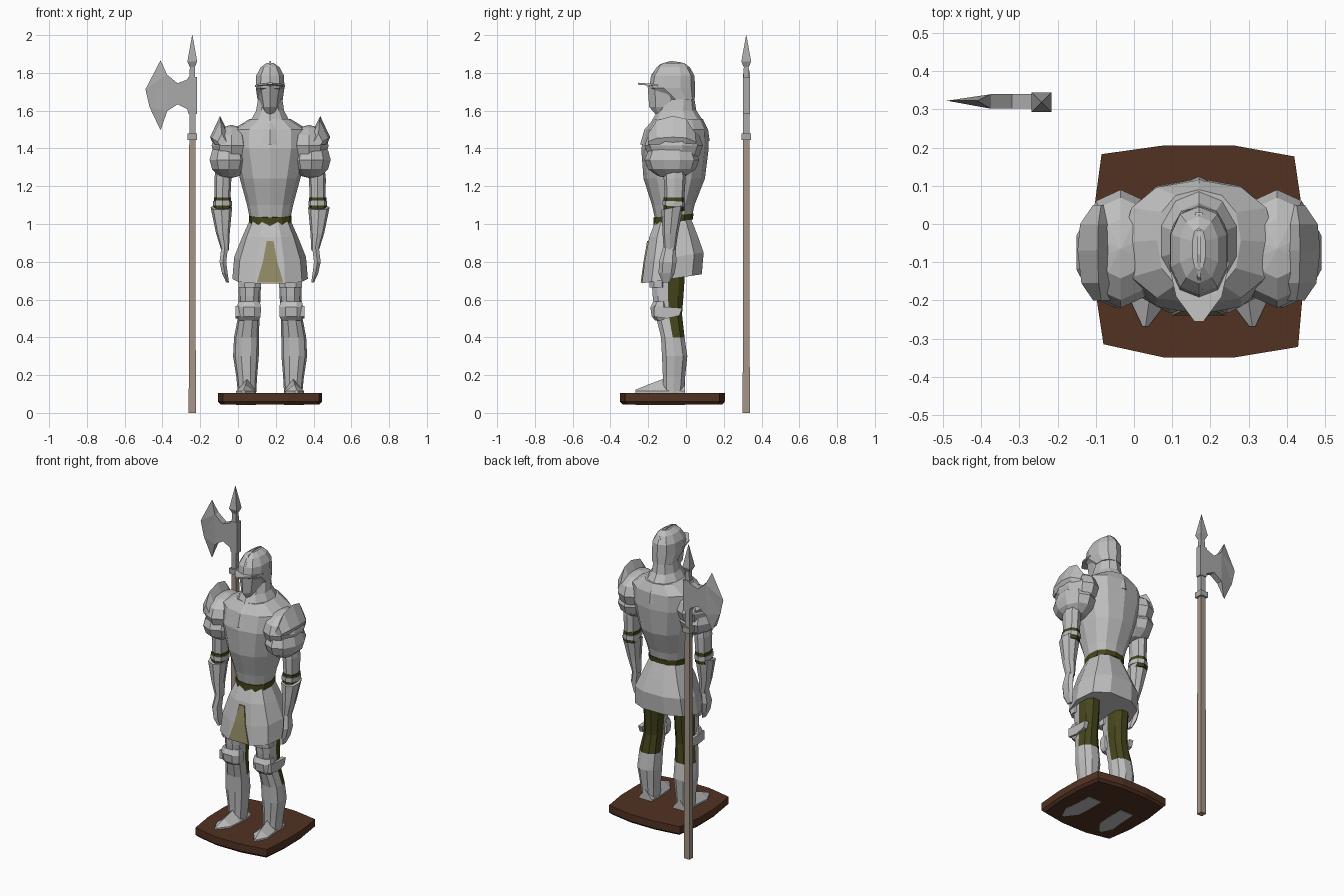
import bpy, bmesh, math

CX = 0.17  # centre line of the suit of armour


def material(name, rgb):
    m = bpy.data.materials.new(name)
    m.diffuse_color = (*rgb, 1)
    return m


STEEL = material("polished steel", (0.52, 0.52, 0.52))
IRON = material("darker steel", (0.40, 0.40, 0.40))
OLIVE = material("dark olive cloth", (0.06, 0.06, 0.012))
TAN = material("pale olive cloth", (0.28, 0.26, 0.13))
WOOD = material("pale wood", (0.38, 0.30, 0.24))
BROWN = material("dark brown wood", (0.085, 0.032, 0.016))


def finish(name, bm, *mats):
    bmesh.ops.recalc_face_normals(bm, faces=bm.faces[:])
    me = bpy.data.meshes.new(name)
    bm.to_mesh(me)
    bm.free()
    for m in mats:
        me.materials.append(m)
    ob = bpy.data.objects.new(name, me)
    bpy.context.collection.objects.link(ob)
    return ob


def skin(name, rings, *mats, rule=None):
    """Bridge equal closed sections and cap both ends."""
    bm = bmesh.new()
    vs = [[bm.verts.new(p) for p in r] for r in rings]
    n = len(vs[0])
    for a, b in zip(vs, vs[1:]):
        for i in range(n):
            bm.faces.new((a[i], a[(i + 1) % n], b[(i + 1) % n], b[i]))
    bm.faces.new(vs[0])
    bm.faces.new(vs[-1])
    if rule:
        for f in bm.faces:
            f.material_index = rule(f.calc_center_median())
    return finish(name, bm, *mats)


def loft(name, rings, *mats, n=10, e=0.85, half=0, s=1, rule=None):
    """Rings are (z front, z back, offset, half width, y front, y back)."""
    out = []
    for zf, zb, u, hw, yf, yb in rings:
        pts = []
        for i in range(n):
            a = 2 * math.pi * (i + half) / n
            sx, cy = math.sin(a), math.cos(a)
            x = math.copysign(abs(sx) ** e, sx) * hw
            t = math.copysign(abs(cy) ** e, cy) * 0.5 + 0.5
            pts.append((CX + s * (u + x), yb + (yf - yb) * t, zb + (zf - zb) * t))
        out.append(pts)
    return skin(name, out, *mats, rule=rule)


def level(*rings):
    return [(r[0], *r) for r in rings]


def box_tower(name, x, y, steps, mat):
    """Square section column from (z, half width) steps."""
    return skin(name, [[(x - h, y - h, z), (x + h, y - h, z), (x + h, y + h, z), (x - h, y + h, z)]
                       for z, h in steps], mat)


# Display base with bowed sides
outline = [(-0.085, 0.183), (0.08, 0.206), (0.26, 0.206), (0.42, 0.177), (0.443, 0.02), (0.445, -0.15),
           (0.43, -0.322), (0.26, -0.35), (0.08, -0.35), (-0.08, -0.315), (-0.105, -0.15), (-0.107, 0.02)]
skin("display_base", [[(CX + (x - CX) * k, -0.07 + (y + 0.07) * k, z) for x, y in outline]
                      for z, k in ((0.045, 0.95), (0.06, 1), (0.105, 1))], BROWN)

# Helmet: face guard, skull, comb and brim
loft("face_guard", level((1.58, 0, 0.025, -0.16, -0.06), (1.62, 0, 0.05, -0.195, 0.02),
                         (1.73, 0, 0.072, -0.203, 0.04)), STEEL, n=8, e=1.1)
loft("helmet_skull", level((1.66, 0, 0.07, -0.10, 0.046), (1.72, 0, 0.079, -0.195, 0.048),
                           (1.785, 0, 0.077, -0.185, 0.045), (1.83, 0, 0.052, -0.155, 0.02),
                           (1.853, 0, 0.018, -0.12, -0.01)), STEEL)
skin("helmet_comb", [[(CX + k * w, y, z) for y, z, w in ((-0.18, 1.79, 1), (-0.14, 1.845, 0.4), (-0.08, 1.864, 0.4),
                                                        (-0.02, 1.855, 0.4), (0.03, 1.815, 1), (-0.08, 1.76, 1))]
                     for k in (-0.01, 0.01)], STEEL)
skin("helmet_brim", [[(CX + x, y, z + d) for x, y, z in ((-0.08, -0.1, 1.725), (-0.06, -0.19, 1.733), (-0.012, -0.255, 1.738),
                                                        (0.012, -0.255, 1.738), (0.06, -0.19, 1.733), (0.08, -0.1, 1.725))]
                     for d in (0, 0.01)], STEEL)

# Neck guard spreading over the shoulders
loft("neck_guard", level((1.66, 0, 0.068, -0.12, 0.045), (1.60, 0, 0.078, -0.15, 0.055),
                         (1.54, 0, 0.112, -0.185, 0.095), (1.50, 0, 0.13, -0.22, 0.117))
     + [(1.42, 1.44, 0, 0.125, -0.243, 0.125)], STEEL, e=1)

# Breastplate and back plate
loft("breastplate", level((1.03, 0, 0.108, -0.165, 0.03), (1.10, 0, 0.122, -0.18, 0.045),
                          (1.24, 0, 0.16, -0.225, 0.10), (1.40, 0, 0.20, -0.237, 0.12),
                          (1.50, 0, 0.20, -0.212, 0.115), (1.555, 0, 0.11, -0.175, 0.09)), STEEL, n=12)

# Belt, skirt and front cloth panel
loft("belt", [(0.99, 1.025, 0, 0.113, -0.172, 0.036), (1.035, 1.055, 0, 0.113, -0.172, 0.04)], OLIVE, n=12)
loft("armour_skirt", [(0.685, 0.735, 0, 0.20, -0.24, 0.09), (0.80, 0.85, 0, 0.19, -0.225, 0.10),
                      (0.93, 0.93, 0, 0.148, -0.20, 0.07), (1.02, 1.03, 0, 0.106, -0.164, 0.03)],
     STEEL, half=0.5, e=0.8)
skin("front_cloth", [[(CX - h, y, z), (CX + h, y, z), (CX + h, y + 0.008, z), (CX - h, y + 0.008, z)]
                     for z, y, h in ((0.69, -0.24, 0.07), (0.80, -0.225, 0.038), (0.91, -0.206, 0.018))], TAN)


def ball(name, u, y, z, rx, ry, rz, s):
    bm = bmesh.new()
    bmesh.ops.create_uvsphere(bm, u_segments=10, v_segments=6, radius=1)
    for v in bm.verts:
        v.co = (CX + s * (u + v.co.x * rx), y + v.co.y * ry, z + v.co.z * rz)
    finish(name, bm, STEEL)


for side, s in (("right", -1), ("left", 1)):
    # Shoulder plates with upright flange
    ball(side + "_shoulder_plate", 0.205, -0.065, 1.415, 0.11, 0.155, 0.11, s)
    ball(side + "_shoulder_cup", 0.218, -0.075, 1.34, 0.108, 0.145, 0.10, s)
    skin(side + "_shoulder_flange",
         [[(CX + s * (0.25 + (u - 0.25) * k), y, 1.42 + (z - 1.42) * k)
           for u, z in ((0.19, 1.44), (0.235, 1.51), (0.265, 1.572), (0.318, 1.46), (0.30, 1.42))]
          for y, k in ((-0.20, 0.4), (-0.155, 0.85), (-0.07, 1), (0.0, 0.9), (0.05, 0.4))], STEEL)

    # Arm: sleeve plate, elbow cloth and band, gauntlet, hand
    loft(side + "_upper_arm", level((1.12, 0.252, 0.041, -0.112, -0.01), (1.24, 0.25, 0.045, -0.118, -0.002),
                                    (1.35, 0.24, 0.042, -0.115, -0.005)), STEEL, n=8, s=s)
    loft(side + "_elbow_cloth", level((1.07, 0.252, 0.045, -0.118, -0.008), (1.14, 0.252, 0.046, -0.118, -0.008)),
         OLIVE, n=8, s=s)
    loft(side + "_elbow_band", [(1.098, 1.09, 0.252, 0.05, -0.124, -0.004), (1.124, 1.118, 0.252, 0.05, -0.124, -0.004)],
         STEEL, n=8, s=s)
    loft(side + "_gauntlet", [(0.86, 0.86, 0.238, 0.02, -0.118, -0.055), (0.95, 0.95, 0.25, 0.036, -0.124, -0.042),
                              (1.075, 1.10, 0.258, 0.057, -0.13, -0.012)], STEEL, n=8, s=s)
    loft(side + "_hand", level((0.69, 0.225, 0.008, -0.125, -0.085), (0.74, 0.24, 0.017, -0.145, -0.06),
                               (0.80, 0.25, 0.02, -0.143, -0.05), (0.88, 0.24, 0.02, -0.12, -0.055)), STEEL, n=6, s=s)

    # Leg: steel in front and below, cloth at the back of the thigh
    loft(side + "_leg", level((0.10, 0.122, 0.048, -0.125, -0.01), (0.19, 0.124, 0.055, -0.125, -0.002),
                              (0.30, 0.128, 0.068, -0.13, 0.01), (0.40, 0.125, 0.066, -0.135, -0.005),
                              (0.52, 0.112, 0.056, -0.165, -0.018), (0.62, 0.108, 0.058, -0.18, -0.01),
                              (0.76, 0.108, 0.06, -0.19, 0.0)), STEEL, OLIVE, half=0.5, s=s,
         rule=lambda c: 1 if c.z > 0.42 and c.y > -0.10 else 0)
    loft(side + "_thigh_band", level((0.665, 0.108, 0.064, -0.196, -0.10), (0.72, 0.108, 0.066, -0.20, -0.10)),
         STEEL, n=8, half=0.5, s=s)
    loft(side + "_knee_guard", level((0.49, 0.112, 0.055, -0.165, -0.10), (0.51, 0.112, 0.066, -0.185, -0.09),
                                     (0.56, 0.112, 0.068, -0.192, -0.09), (0.59, 0.112, 0.06, -0.175, -0.10)),
         STEEL, n=8, half=0.5, s=s)
    skin(side + "_knee_wing", [[(CX + s * u, y, z) for y, z in ((-0.17, 0.565), (-0.09, 0.56), (-0.02, 0.555),
                                                              (-0.035, 0.515), (-0.10, 0.50), (-0.17, 0.51))]
                               for u in (0.155, 0.182)], STEEL)

    # Pointed shoe, sole just showing under the base
    skin(side + "_shoe", [[(CX + s * (u - h), y, 0.042), (CX + s * (u - h), y, 0.115), (CX + s * u, y, t),
                           (CX + s * (u + h), y, 0.115), (CX + s * (u + h), y, 0.042)]
                          for y, u, h, t in ((-0.005, 0.12, 0.045, 0.17), (-0.12, 0.122, 0.048, 0.18),
                                             (-0.20, 0.13, 0.05, 0.15), (-0.268, 0.14, 0.008, 0.122))], STEEL)

# Halberd: shaft, collar, socket and spike
HX, HY = -0.242, 0.319
box_tower("halberd_shaft", HX, HY, ((0, 0.019), (1.46, 0.016)), WOOD)
box_tower("halberd_collar", HX, HY, ((1.445, 0.026), (1.48, 0.026)), IRON)
box_tower("halberd_neck", HX, HY, ((1.48, 0.016), (1.60, 0.016)), IRON)
box_tower("halberd_spike", HX, HY, ((1.77, 0.016), (1.83, 0.013), (1.86, 0.026), (2.0, 0.001)), IRON)

# Axe blade: a flared plate that tapers to a sharp edge
bm = bmesh.new()
cols = []
for x, zt, zb in ((-0.217, 1.778, 1.582), (-0.262, 1.778, 1.582), (-0.268, 1.765, 1.608),
                  (-0.32, 1.745, 1.634), (-0.375, 1.79, 1.597)):
    cols.append([bm.verts.new(p) for p in ((x, 0.302, zt), (x, 0.302, zb), (x, 0.340, zb), (x, 0.340, zt))])
for a, b in zip(cols, cols[1:]):
    for i in range(4):
        bm.faces.new((a[i], a[(i + 1) % 4], b[(i + 1) % 4], b[i]))
bm.faces.new(cols[0])
e1, e2, e3, e4 = [bm.verts.new((x, 0.323, z)) for x, z in ((-0.41, 1.867), (-0.49, 1.713), (-0.468, 1.618), (-0.41, 1.496))]
tf, bf, bb, tb = cols[-1]
for t, b in ((tf, bf), (tb, bb)):
    for f in ((t, e1, e2), (t, e2, e3), (t, e3, b), (b, e3, e4)):
        bm.faces.new(f)
bm.faces.new((tf, tb, e1))
bm.faces.new((bf, bb, e4))
finish("halberd_blade", bm, IRON)
